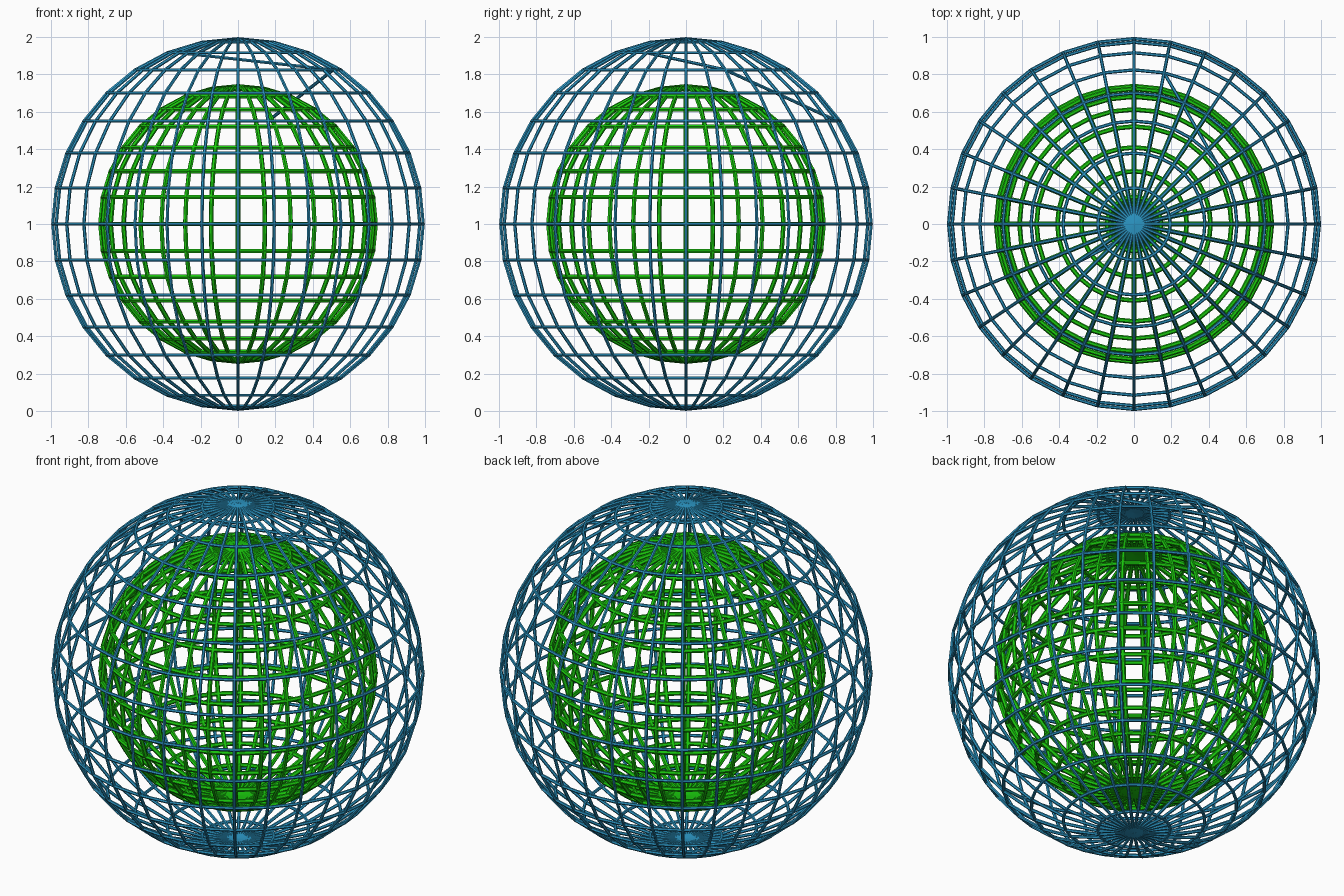
import bpy
import math
from mathutils import Vector

if "Cube" in bpy.data.objects:
    bpy.data.objects.remove(bpy.data.objects["Cube"])

SEGMENTS, RINGS = 32, 16
CENTRE = Vector((0, 0, 1))


def material(name, rgb):
    m = bpy.data.materials.new(name)
    m.diffuse_color = (*rgb, 1)
    m.use_nodes = True
    m.node_tree.nodes["Principled BSDF"].inputs["Base Color"].default_value = m.diffuse_color
    return m


def grid_point(radius, ring, seg):
    """Point on the sphere: ring counts down from the top pole."""
    t = math.pi * ring / RINGS
    a = 2 * math.pi * seg / SEGMENTS
    return CENTRE + radius * Vector((math.sin(t) * math.cos(a),
                                     math.sin(t) * math.sin(a),
                                     math.cos(t)))


def add_rod(curve, points, cyclic=False):
    s = curve.splines.new('POLY')
    s.points.add(len(points) - 1)
    for p, co in zip(s.points, points):
        p.co = (*co, 1)
    s.use_cyclic_u = cyclic


def wire_globe(name, radius, thickness, mat, struts=()):
    curve = bpy.data.curves.new(name + "_path", 'CURVE')
    curve.dimensions = '3D'
    curve.bevel_depth = thickness
    curve.bevel_resolution = 1
    curve.use_fill_caps = True
    # Meridians from pole to pole
    for s in range(SEGMENTS):
        add_rod(curve, [grid_point(radius, r, s) for r in range(RINGS + 1)])
    # Horizontal rings
    for r in range(1, RINGS):
        add_rod(curve, [grid_point(radius, r, s) for s in range(SEGMENTS)], True)
    # Straight struts crossing the inside
    for a, b in struts:
        add_rod(curve, [grid_point(radius, *a), grid_point(radius, *b)])

    # Turn the rods into a mesh object
    tmp = bpy.data.objects.new(name + "_tmp", curve)
    bpy.context.collection.objects.link(tmp)
    deps = bpy.context.evaluated_depsgraph_get()
    mesh = bpy.data.meshes.new_from_object(tmp.evaluated_get(deps))
    bpy.data.objects.remove(tmp)
    bpy.data.curves.remove(curve)
    mesh.name = name
    mesh.materials.clear()
    mesh.materials.append(mat)
    obj = bpy.data.objects.new(name, mesh)
    bpy.context.collection.objects.link(obj)
    for p in mesh.polygons:
        p.use_smooth = False
    return obj


blue = material("blue", (0.025, 0.31, 0.56))
green = material("green", (0.01, 0.60, 0.004))

# Thin outer cage with two crossing struts, thicker inner cage
wire_globe("outer_cage", 0.991, 0.009, blue,
           struts=[((2, 19), (3, 2)), ((3, 2), (5, 7))])
wire_globe("inner_cage", 0.737, 0.0125, green)
